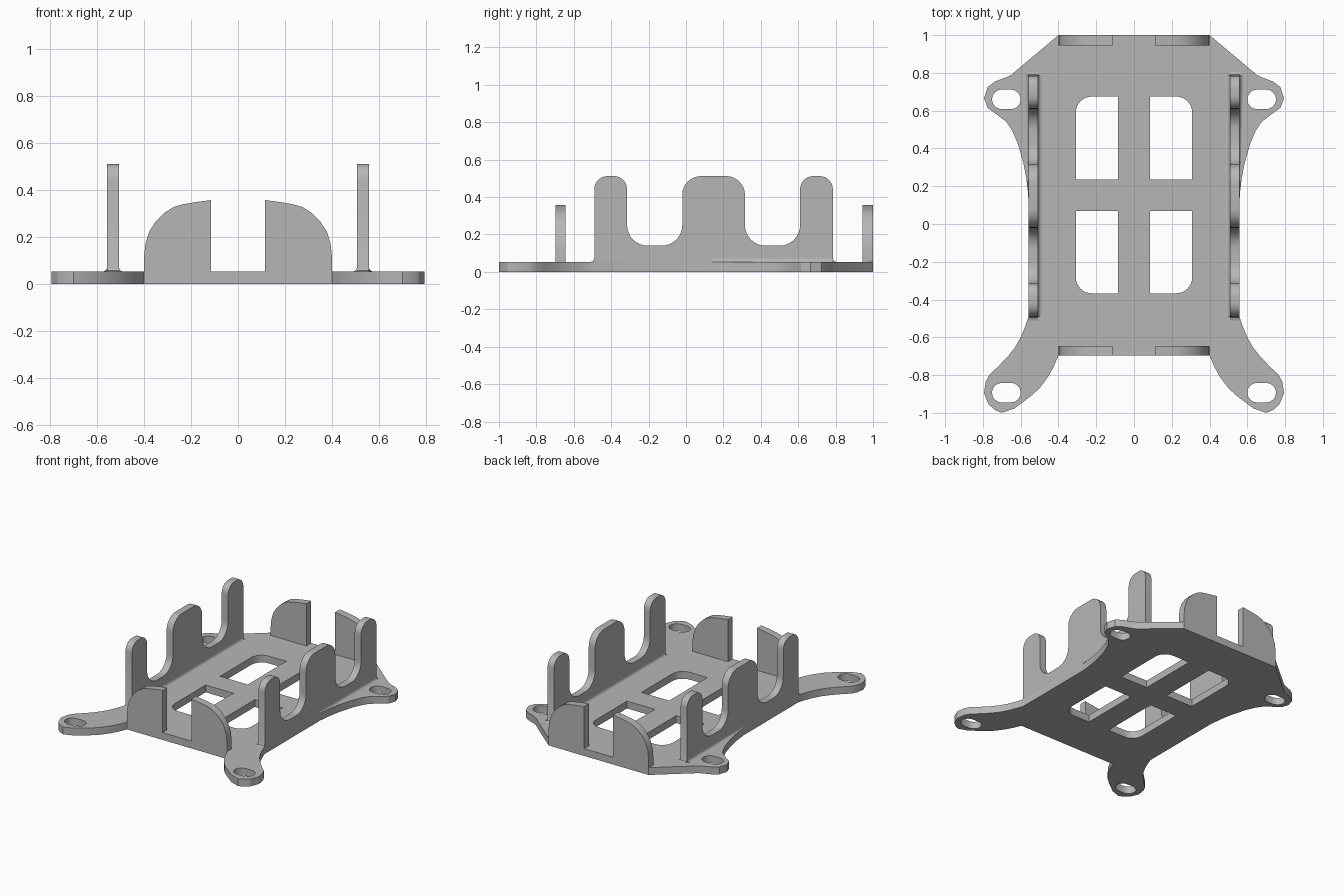
import bpy
import bmesh
from math import radians, pi, cos, sin, tan
from mathutils import Vector

if "Cube" in bpy.data.objects:
    bpy.data.objects.remove(bpy.data.objects["Cube"], do_unlink=True)

grey = bpy.data.materials.new("plain_grey")
grey.use_nodes = True
COLOR = (0.47, 0.47, 0.47, 1)
grey.diffuse_color = COLOR
grey.node_tree.nodes["Principled BSDF"].inputs["Base Color"].default_value = COLOR

PLATE_TOP = 0.053
WALL_IN, WALL_OUT = 0.507, 0.558
WALL_FRONT, WALL_BACK = -0.49, 0.785


def rounded(corners, steps=8):
    """Turn (a, b, radius) corners into a polygon with arcs at the corners."""
    result = []
    for i, (a, b, radius) in enumerate(corners):
        p = Vector((a, b))
        if not radius:
            result.append(p)
            continue
        u = (Vector(corners[i - 1][:2]) - p).normalized()
        v = (Vector(corners[(i + 1) % len(corners)][:2]) - p).normalized()
        half = u.angle(v) / 2
        centre = p + (u + v).normalized() * radius / sin(half)
        start = p + u * radius / tan(half) - centre
        end = p + v * radius / tan(half) - centre
        sweep = start.angle(end)
        for k in range(steps + 1):
            t = k / steps
            w = (start * sin((1 - t) * sweep) + end * sin(t * sweep)) / sin(sweep)
            result.append(centre + w)
    return result


def slab(name, loops, axis, low, high):
    """Fill the outline (first loop, then holes) and extrude it along an axis."""
    place = {"x": lambda a, b: (low, a, b),
             "y": lambda a, b: (a, low, b),
             "z": lambda a, b: (a, b, low)}[axis]
    shift = Vector([high - low if axis == k else 0 for k in "xyz"])
    bm = bmesh.new()
    edges = []
    for loop in loops:
        verts = [bm.verts.new(place(*p)) for p in loop]
        edges += [bm.edges.new((verts[i - 1], verts[i])) for i in range(len(verts))]
    if len(loops) == 1:
        bm.faces.new(verts)
    else:
        bmesh.ops.triangle_fill(bm, use_beauty=True, edges=edges)
    out = bmesh.ops.extrude_face_region(bm, geom=bm.faces[:], use_keep_orig=True)
    moved = [g for g in out["geom"] if isinstance(g, bmesh.types.BMVert)]
    bmesh.ops.translate(bm, verts=moved, vec=shift)
    bmesh.ops.recalc_face_normals(bm, faces=bm.faces[:])
    mesh = bpy.data.meshes.new(name)
    bm.to_mesh(mesh)
    bm.free()
    mesh.shade_smooth()
    mesh.set_sharp_from_angle(angle=radians(25))
    mesh.materials.append(grey)
    obj = bpy.data.objects.new(name, mesh)
    bpy.context.collection.objects.link(obj)
    return obj


def mirror(points):
    return [(-a, b) for a, b in reversed(points)]


def slot(cx, cy, radius=0.052, reach=0.024):
    """Rounded mounting slot."""
    return [(cx + (reach if k < 9 else -reach) + radius * cos(t),
             cy + radius * sin(t))
            for k in range(18)
            for t in [-pi / 2 + pi * (k if k < 9 else k - 1) / 8]]


# Base plate: right-hand outline with two mounting ears, then mirrored
half_outline = [
    (0.4, 1), (0.65, 0.79), (0.675, 0.777), (0.735, 0.755), (0.775, 0.725),
    (0.794, 0.665), (0.775, 0.615), (0.72, 0.575), (0.675, 0.54),
    (0.645, 0.495), (0.615, 0.425), (0.585, 0.32), (0.57, 0.24),
    (WALL_OUT, 0.14), (WALL_OUT, WALL_FRONT), (0.575, -0.54), (0.6, -0.6),
    (0.63, -0.653), (0.667, -0.7), (0.72, -0.755), (0.767, -0.8),
    (0.785, -0.835), (0.794, -0.895), (0.77, -0.955), (0.735, -0.985),
    (0.7, -1), (0.63, -0.975), (0.545, -0.91), (0.5, -0.87),
    (0.455, -0.81), (0.425, -0.755), (0.4, -0.697)]
holes = []
for inner, outer_end, ear in ((0.235, 0.675, 0.66), (0.07, -0.367, -0.893)):
    window = [tuple(p) for p in rounded([
        (0.086, inner, 0), (0.308, inner, 0),
        (0.308, outer_end, 0.085), (0.086, outer_end, 0)])]
    for hole in (window, slot(0.676, ear)):
        holes += [hole, mirror(hole)]
slab("base_plate", [half_outline + mirror(half_outline)] + holes, "z", 0, PLATE_TOP)

# Side walls: three rounded towers joined by a low rail, flared at the foot
TOP, RAIL = 0.512, 0.14
profile = rounded([
    (WALL_FRONT - 0.02, PLATE_TOP, 0), (WALL_FRONT - 0.006, 0.058, 0),
    (WALL_FRONT, 0.073, 0),
    (WALL_FRONT, TOP, 0.07), (-0.315, TOP, 0.07),
    (-0.315, RAIL, 0.11), (-0.02, RAIL, 0.11),
    (-0.02, TOP, 0.1), (0.315, TOP, 0.1),
    (0.315, RAIL, 0.11), (0.61, RAIL, 0.11),
    (0.61, TOP, 0.07), (WALL_BACK, TOP, 0.07),
    (WALL_BACK, 0.073, 0), (WALL_BACK + 0.006, 0.058, 0),
    (WALL_BACK + 0.02, PLATE_TOP, 0)])


def foot_fillet(name, face, direction, start):
    """Small concave fillet between a wall face and the plate."""
    r = 0.02
    arc = [(face + direction * r * (1 - cos(t)), PLATE_TOP + r * (1 - sin(t)))
           for t in [pi / 2 * k / 4 for k in range(5)]]
    return slab(name, [[(face, PLATE_TOP)] + arc], "y", start, WALL_BACK)


for side, s in (("left", 1), ("right", -1)):
    slab(side + "_wall", [profile], "x", s * WALL_IN, s * WALL_OUT)
    foot_fillet(side + "_inner_fillet", s * WALL_IN, -s, WALL_FRONT)
    outer = foot_fillet(side + "_outer_fillet", s * WALL_OUT, s, 0.14)
    # Taper the outer fillet to nothing where the ear runs out
    for v in outer.data.vertices:
        if v.co.y < WALL_BACK - 0.1:
            v.co.x = s * WALL_OUT + (v.co.x - s * WALL_OUT) * 0.1

# End tabs: pairs of shouldered plates at the front and back
tab = [(0.115, PLATE_TOP), (0.115, 0.358), (0.175, 0.35), (0.235, 0.34),
       (0.275, 0.328), (0.315, 0.303), (0.35, 0.268), (0.378, 0.224),
       (0.394, 0.175), (0.4, 0.12), (0.4, PLATE_TOP)]
for end, near, far in (("front", -0.697, -0.645), ("back", 0.945, 1)):
    slab(end + "_left_tab", [tab], "y", near, far)
    slab(end + "_right_tab", [mirror(tab)], "y", near, far)
